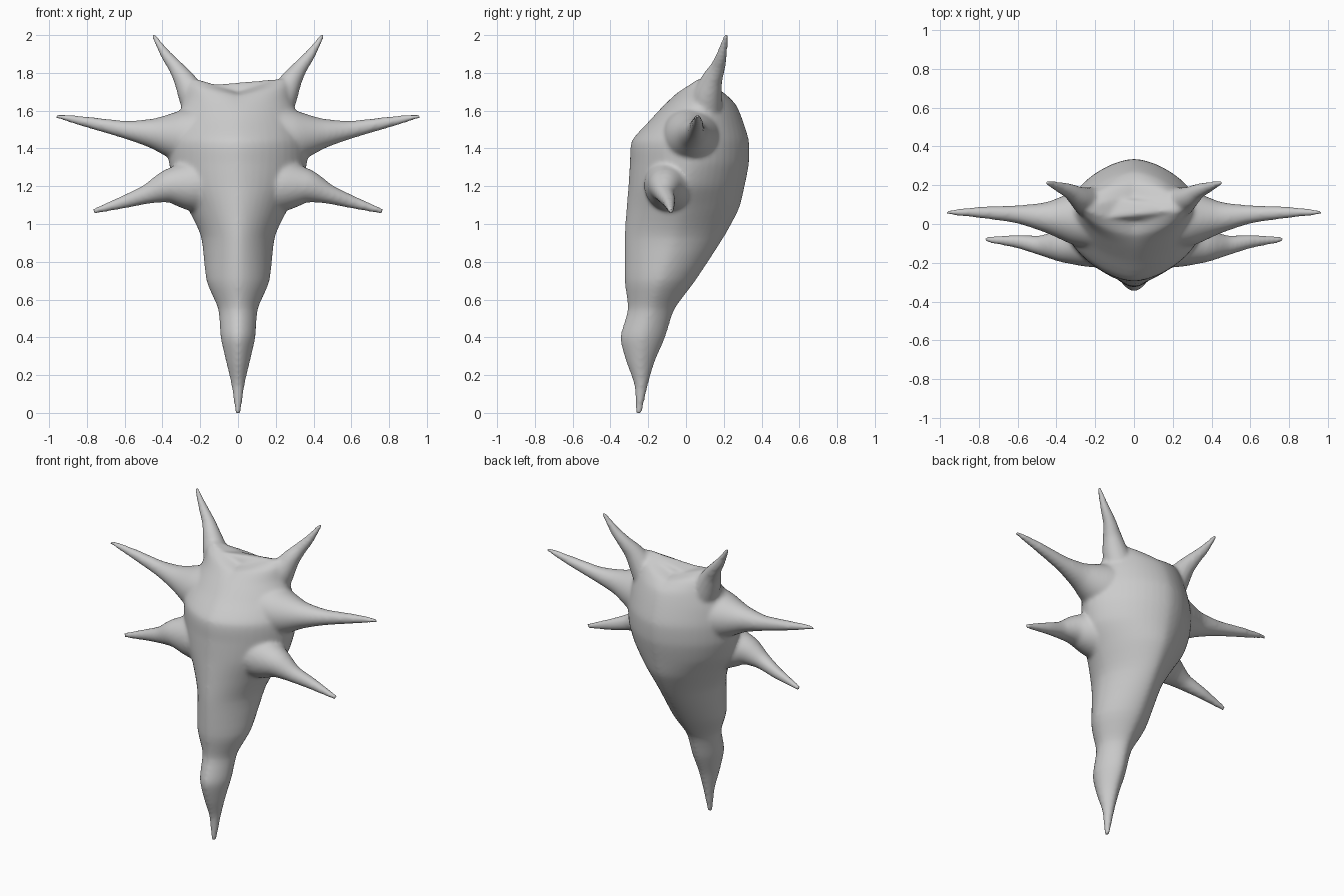
import bpy, bmesh, math
from mathutils import Vector

old = bpy.data.objects.get("Cube")
if old:
    bpy.data.objects.remove(old, do_unlink=True)

# One plain grey for the whole shell
grey = bpy.data.materials.new("shell_grey")
grey.use_nodes = True
colour = (0.6, 0.6, 0.6, 1)
grey.diffuse_color = colour
grey.node_tree.nodes["Principled BSDF"].inputs["Base Color"].default_value = colour

SIDES = 48
STEPS = 4
ANGLES = [2 * math.pi * i / SIDES for i in range(SIDES)]
bm = bmesh.new()


def refine(rows):
    """Rounds a list of rows with extra in-between rows."""
    rows = [Vector(r) for r in rows]
    out = []
    for i in range(len(rows) - 1):
        a, b = rows[i], rows[i + 1]
        before, after = rows[max(i - 1, 0)], rows[min(i + 2, len(rows) - 1)]
        m, n = (b - before) * 0.35, (after - a) * 0.35
        for k in range(STEPS):
            t = k / STEPS
            s = t * t * (3 - 2 * t)
            out.append(a * (1 - s) + b * s
                       + m * (t * (1 - t) ** 2) - n * (t * t * (1 - t)))
    return out + [rows[-1]]


def loft(rings):
    """Closed skin through a list of equal-sized rings."""
    loops = [[bm.verts.new(p) for p in ring] for ring in rings]
    for a, b in zip(loops, loops[1:]):
        for i in range(SIDES):
            j = (i + 1) % SIDES
            bm.faces.new((a[i], a[j], b[j], b[i]))
    bm.faces.new(loops[0][::-1])
    bm.faces.new(loops[-1])


def body_ring(z, front, back, half_width, lift):
    """Diamond-like section, ridged front and back, raised at the sides by lift."""
    mid, depth = (front + back) / 2, (back - front) / 2
    ring = []
    for t in ANGLES:
        c, s = math.cos(t), math.sin(t)
        x = math.copysign(abs(c) ** 1.2, c) * half_width
        y = math.copysign(abs(s) ** 1.2, s) * depth
        ring.append((x, mid + y, z + lift * abs(x)))
    return ring


def spike(path, side):
    """Tapered thorn along (x, y, z, radius) points."""
    rows = refine(path)
    pts = [Vector((r[0] * side, r[1], r[2])) for r in rows]
    rings = []
    for i, p in enumerate(pts):
        along = pts[min(i + 1, len(pts) - 1)] - pts[max(i - 1, 0)]
        u = along.cross(Vector((0, 1, 0))).normalized()
        v = along.cross(u).normalized()
        rings.append([p + (u * math.cos(t) + v * math.sin(t)) * rows[i][3] for t in ANGLES])
    loft(rings)


# Body and tail: height, front, back, half width, side lift
BODY = [
    (-0.008, -0.265, -0.235, 0.014, 0), (0.15, -0.275, -0.20, 0.036, 0),
    (0.27, -0.317, -0.165, 0.063, 0), (0.40, -0.348, -0.11, 0.092, 0),
    (0.55, -0.308, -0.06, 0.105, 0), (0.70, -0.325, 0.05, 0.167, 0),
    (0.93, -0.325, 0.20, 0.195, 0), (1.08, -0.315, 0.28, 0.265, 0),
    (1.20, -0.305, 0.31, 0.335, 0), (1.32, -0.297, 0.333, 0.365, 0),
    (1.44, -0.287, 0.333, 0.365, 0), (1.55, -0.19, 0.30, 0.33, 0),
    (1.63, -0.115, 0.265, 0.285, 0.08), (1.68, -0.055, 0.21, 0.27, 0.2),
    (1.70, 0.02, 0.13, 0.24, 0.3),
]
loft([body_ring(*row) for row in refine(BODY)])

# Paired spikes with flared roots
HORN = [(0.20, 0.10, 1.60, 0.09), (0.245, 0.115, 1.69, 0.075), (0.285, 0.138, 1.765, 0.056),
        (0.33, 0.168, 1.83, 0.04), (0.385, 0.19, 1.90, 0.028), (0.452, 0.213, 2.006, 0.011)]
SIDE = [(0.18, 0.03, 1.46, 0.17), (0.31, 0.03, 1.465, 0.138), (0.45, 0.035, 1.48, 0.08),
        (0.60, 0.05, 1.50, 0.047), (0.80, 0.06, 1.54, 0.029), (0.967, 0.06, 1.573, 0.012)]
LOWER = [(0.14, -0.06, 1.21, 0.16), (0.26, -0.09, 1.205, 0.135), (0.37, -0.11, 1.198, 0.09),
         (0.48, -0.11, 1.158, 0.052), (0.60, -0.09, 1.118, 0.035), (0.768, -0.08, 1.066, 0.014)]
for path in (HORN, SIDE, LOWER):
    for side in (1, -1):
        spike(path, side)

bmesh.ops.recalc_face_normals(bm, faces=bm.faces)
mesh = bpy.data.meshes.new("spiked_shell")
bm.to_mesh(mesh)
bm.free()
mesh.materials.append(grey)
shell = bpy.data.objects.new("spiked_shell", mesh)
bpy.context.collection.objects.link(shell)

# Fuse the parts into one skin and soften the joints
remesh = shell.modifiers.new("fuse", 'REMESH')
remesh.mode = 'VOXEL'
remesh.voxel_size = 0.011
remesh.use_smooth_shade = True
soften = shell.modifiers.new("soften", 'SMOOTH')
soften.factor = 0.5
soften.iterations = 10
